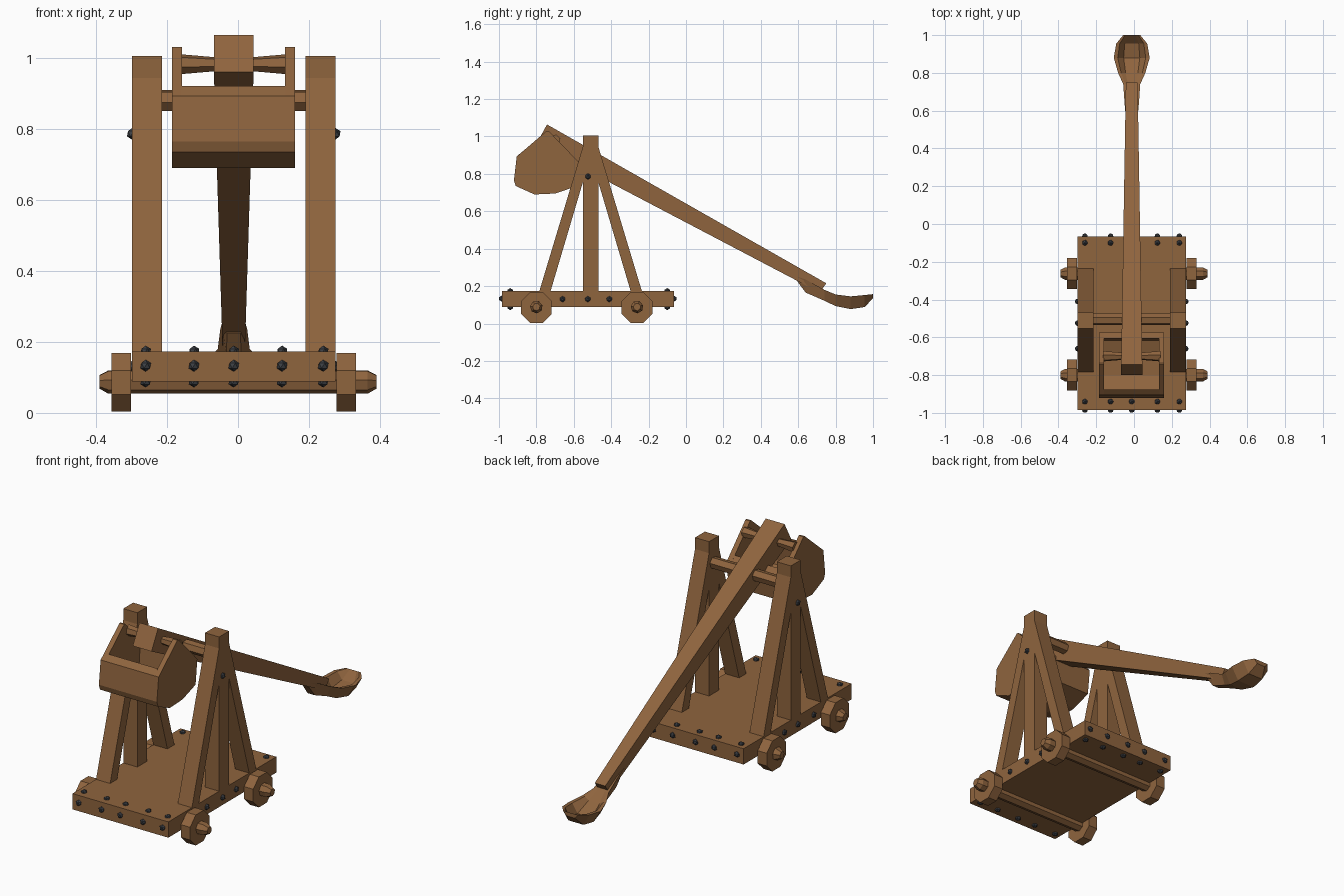
import bpy, bmesh, math
from mathutils import Vector, Matrix

if "Cube" in bpy.data.objects:
    bpy.data.objects.remove(bpy.data.objects["Cube"])

CX = -0.012  # symmetry plane of the machine


def material(name, col):
    m = bpy.data.materials.new(name)
    m.diffuse_color = (*col, 1)
    m.use_nodes = True
    m.node_tree.nodes["Principled BSDF"].inputs["Base Color"].default_value = m.diffuse_color
    return m


WOOD = material("brown wood", (0.275, 0.128, 0.048))
IRON = material("dark iron", (0.045, 0.05, 0.058))


def finish(name, bm, mat=WOOD):
    bmesh.ops.recalc_face_normals(bm, faces=bm.faces)
    me = bpy.data.meshes.new(name)
    bm.to_mesh(me)
    bm.free()
    me.materials.append(mat)
    ob = bpy.data.objects.new(name, me)
    bpy.context.collection.objects.link(ob)
    return ob


def loft(name, rings):
    """Skin a list of equal-length closed rings and cap both ends."""
    bm = bmesh.new()
    vs = [[bm.verts.new(p) for p in r] for r in rings]
    n = len(vs[0])
    for a, b in zip(vs, vs[1:]):
        for i in range(n):
            j = (i + 1) % n
            bm.faces.new((a[i], a[j], b[j], b[i]))
    bm.faces.new(vs[0])
    bm.faces.new(vs[-1])
    return finish(name, bm)


def prism(name, yz, x0, x1):
    """Extrude a side profile (y, z) from x0 to x1."""
    return loft(name, [[(x, y, z) for y, z in yz] for x in (x0, x1)])


def rod(name, y, z, stations, sides, turn=0.0):
    """Round bar along x; stations are (x, radius)."""
    ang = [turn + math.tau * i / sides for i in range(sides)]
    return loft(name, [[(x, y + r * math.cos(a), z + r * math.sin(a)) for a in ang]
                       for x, r in stations])


# platform
prism("platform", [(-0.985, 0.088), (-0.065, 0.088), (-0.065, 0.173), (-0.985, 0.173)],
      -0.298, 0.274)

# axles and wheels
for label, y in (("front", -0.80), ("rear", -0.262)):
    rod(label + "_axle", y, 0.088,
        [(-0.39, 0.02), (-0.365, 0.034), (0.365, 0.034), (0.39, 0.02)], 7, 0.3)
    for side, x0, x1 in (("left", -0.356, -0.302), ("right", 0.278, 0.332)):
        rod(f"{label}_{side}_wheel", y, 0.086, [(x0, 0.089), (x1, 0.089)], 8, math.pi / 8)

# towers: an upright with two slanted braces each
for side, x0, x1 in (("left", -0.298, -0.214), ("right", 0.19, 0.274)):
    prism(side + "_upright", [(-0.552, 0.17), (-0.468, 0.17), (-0.468, 1.005), (-0.552, 1.005)], x0, x1)
    for label, s in (("front", -1), ("rear", 1)):
        c = -0.51
        prism(f"{side}_{label}_brace",
              [(c + s * 0.275, 0.17), (c + s * 0.215, 0.17),
               (c + s * 0.04, 0.76), (c + s * 0.04, 0.95)], x0, x1)

# pivot bar between the towers
rod("pivot_bar", -0.505, 0.88, [(-0.22, 0.031), (0.2, 0.031)], 6, 0.2)


# throwing arm, tapering to the spoon
def arm_ring(top, bottom, w):
    return [(CX - w, *top), (CX + w, *top), (CX + w, *bottom), (CX - w, *bottom)]


loft("throwing_arm", [arm_ring((-0.743, 1.064), (-0.80, 0.96), 0.056),
                      arm_ring((0.75, 0.215), (0.715, 0.165), 0.031)])

# spoon: stations of y, half width, rim height, underside, bowl floor
SPOON = [
    (0.595, 0.034, 0.25, 0.225, 0.25),
    (0.64, 0.038, 0.235, 0.165, 0.235),
    (0.74, 0.045, 0.18, 0.122, 0.18),
    (0.80, 0.072, 0.155, 0.093, 0.14),
    (0.88, 0.095, 0.145, 0.077, 0.097),
    (0.955, 0.082, 0.152, 0.088, 0.112),
    (1.0, 0.045, 0.157, 0.135, 0.157),
]
rings = []
for y, w, rim, low, floor in SPOON:
    half = [(w, rim), (w * 0.5, low)]
    inner = [(w * 0.78, rim), (w * 0.4, floor)]
    rings.append([(CX - w, y, rim), (CX - w * 0.55, y, low), (CX + w * 0.55, y, low),
                  (CX + w, y, rim), (CX + w * 0.78, y, rim), (CX + w * 0.45, y, floor),
                  (CX - w * 0.45, y, floor), (CX - w * 0.78, y, rim)])
loft("spoon", rings)

# counterweight bucket: two cheeks and a wrapped wall
OUTER = [(-0.905, 0.893), (-0.92, 0.765), (-0.91, 0.735), (-0.81, 0.69),
         (-0.70, 0.695), (-0.59, 0.732), (-0.575, 0.865)]
INNER = [(-0.875, 0.92), (-0.888, 0.775), (-0.88, 0.755), (-0.80, 0.72),
         (-0.70, 0.725), (-0.618, 0.752), (-0.605, 0.895)]
cheek = OUTER + [(-0.735, 1.03), (-0.745, 1.03)]
prism("bucket_left_cheek", cheek, -0.186, -0.158)
prism("bucket_right_cheek", cheek, 0.132, 0.16)
prism("bucket_wall", OUTER + INNER[::-1], -0.16, 0.134)
rod("bucket_bar", -0.70, 0.982,
    [(-0.165, 0.029), (CX - 0.05, 0.02), (CX + 0.05, 0.02), (0.14, 0.029)], 6, 0.3)

# iron bolts
spots = []
for x in (-0.26, -0.124, CX, 0.124, 0.24):
    for y_end, y_in in ((-0.985, -0.94), (-0.065, -0.10)):
        spots += [(x, y_end, 0.133), (x, y_in, 0.173), (x, y_in, 0.088)]
for x in (-0.298, 0.274):
    spots += [(x, y, 0.13) for y in (-0.66, -0.525, -0.41)]
    spots.append((x, -0.524, 0.786))
bm = bmesh.new()
for p in spots:
    bmesh.ops.create_icosphere(bm, subdivisions=1, radius=0.0165, matrix=Matrix.Translation(Vector(p)))
finish("bolts", bm, IRON)
